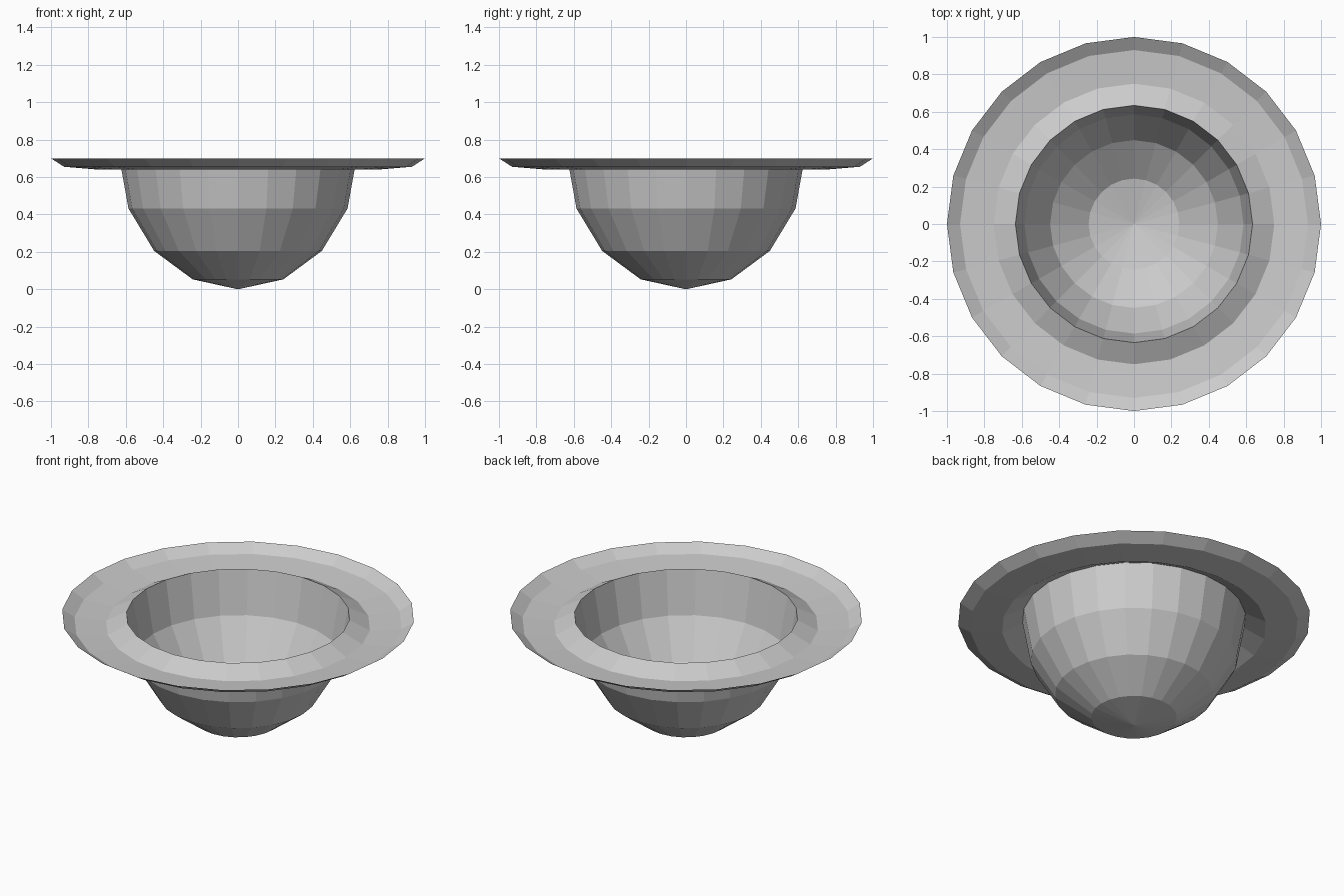
import bpy, bmesh, math

if "Cube" in bpy.data.objects:
    bpy.data.objects.remove(bpy.data.objects["Cube"])

SIDES = 24
RADIUS, DEPTH = 0.634, 0.70


def lathe(name, profile):
    """Revolve an (r, z) profile around z; a point with r = 0 becomes a pole."""
    bm = bmesh.new()
    rings = []
    for r, z in profile:
        if r == 0:
            rings.append([bm.verts.new((0, 0, z))] * SIDES)
        else:
            rings.append([bm.verts.new((r * math.cos(math.tau * i / SIDES),
                                        r * math.sin(math.tau * i / SIDES), z))
                          for i in range(SIDES)])
    for a, b in zip(rings, rings[1:]):
        for i in range(SIDES):
            j = (i + 1) % SIDES
            bm.faces.new(list(dict.fromkeys((a[i], a[j], b[j], b[i]))))
    bmesh.ops.recalc_face_normals(bm, faces=bm.faces)
    mesh = bpy.data.meshes.new(name)
    bm.to_mesh(mesh)
    bm.free()
    obj = bpy.data.objects.new(name, mesh)
    bpy.context.collection.objects.link(obj)
    return obj


# Half-ellipsoid bowl: pole plus four rings
bowl = [(0, 0)] + [(RADIUS * math.sin(k * math.pi / 8),
                    DEPTH * (1 - math.cos(k * math.pi / 8))) for k in range(1, 5)]
# Brim dips from the bowl's lip, runs nearly flat, then turns up at the edge
brim = [(0.75, 0.64), (0.93, 0.655), (1.0, 0.70)]
lathe("brimmed_bowl", bowl + brim)
